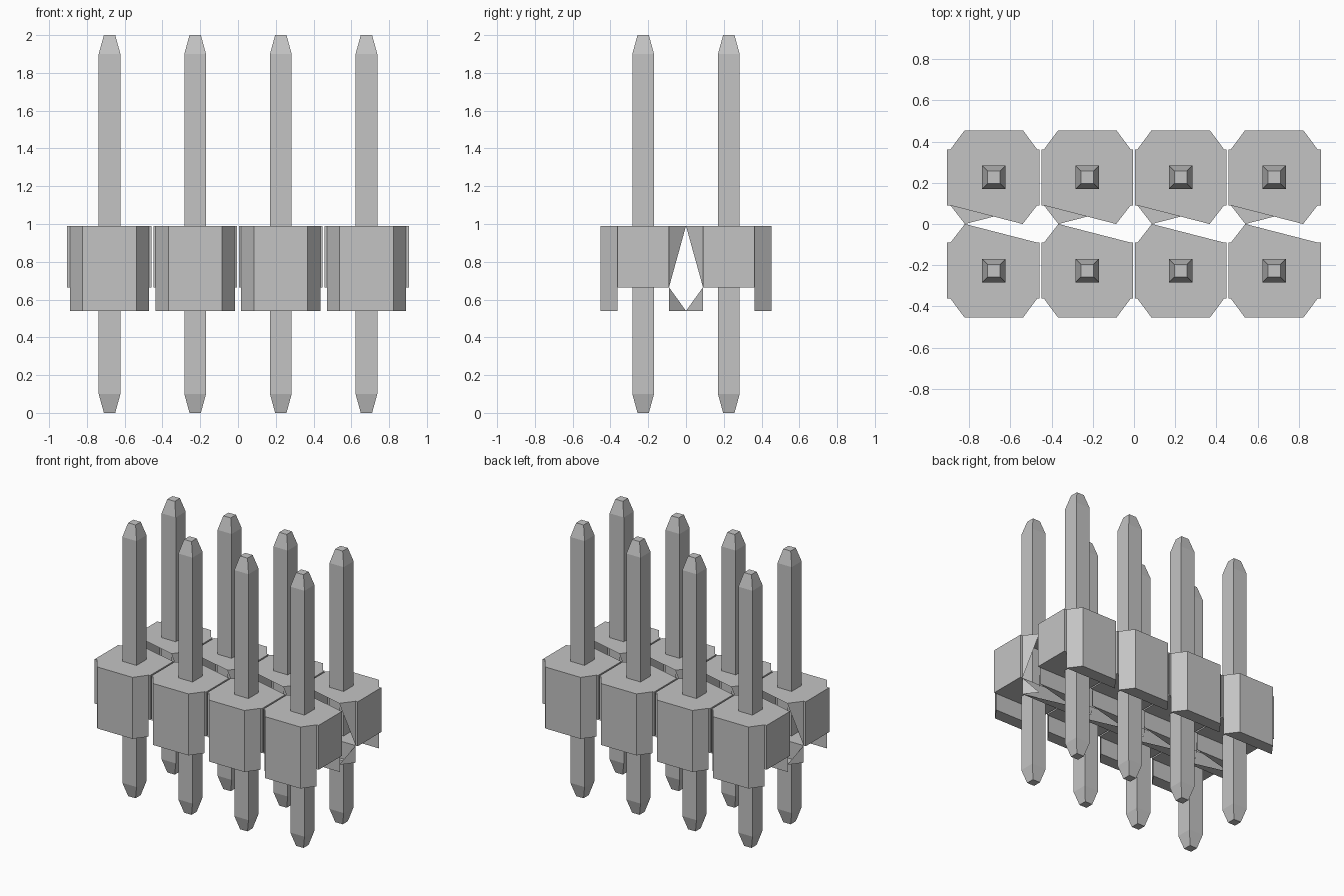
import bpy, bmesh
from mathutils import Vector, Matrix

cube = bpy.data.objects.get("Cube")
if cube:
    bpy.data.objects.remove(cube)

# One grey for housing and pins
grey = bpy.data.materials.new("plain_grey")
grey.use_nodes = True
COLOUR = (0.55, 0.55, 0.55, 1)
grey.diffuse_color = COLOUR
grey.node_tree.nodes["Principled BSDF"].inputs["Base Color"].default_value = COLOUR

PITCH = 0.4533
W, C, APEX = 0.21, 0.1425, 0.14          # half widths of the housing cell
Y_IN, Y_SIDE, Y_OUT = 0.09, 0.362, 0.453  # depths from the centre line
Z_FOOT, Z_CEIL, Z_TOP = 0.54, 0.665, 0.99


def finish(name, bm, location):
    mesh = bpy.data.meshes.new(name)
    bm.to_mesh(mesh)
    bm.free()
    mesh.materials.append(grey)
    obj = bpy.data.objects.new(name, mesh)
    obj.location = location
    bpy.context.collection.objects.link(obj)


def add_face(bm, points, outward):
    face = bm.faces.new([bm.verts.new(p) for p in points])
    face.normal_update()
    if face.normal.dot(Vector(outward)) < 0:
        face.normal_flip()


def add_box(bm, low, high):
    low, high = Vector(low), Vector(high)
    size = Matrix.Diagonal((high - low).to_4d())
    bmesh.ops.create_cube(bm, size=1, matrix=Matrix.Translation((low + high) / 2) @ size)


def half_housing(bm, s, reach_left, reach_right):
    """One cell of a column; s is -1 for the front row, 1 for the rear."""
    def face(points, outward):
        add_face(bm, [(x, s * y, z) for x, y, z in points],
                 (outward[0], s * outward[1], outward[2]))

    def level(outline, z, up):
        face([(x, y, z) for x, y in outline], (0, 0, up))

    def wall(a, b, z0, z1, outward):
        face([(*a, z0), (*b, z0), (*b, z1), (*a, z1)], outward)

    # top plate, running to a single waist corner
    outer = [(W, Y_SIDE), (C, Y_OUT), (-C, Y_OUT), (-W, Y_SIDE)]
    level([(W, Y_IN)] + outer + [(-W, Y_IN), (s * APEX, 0)], Z_TOP, 1)
    # outer leg
    level(outer, Z_FOOT, -1)
    for a, b in zip(outer, outer[1:]):
        wall(a, b, Z_FOOT, Z_TOP, (a[0] + b[0], a[1] + b[1], 0))
    wall(outer[0], outer[-1], Z_FOOT, Z_CEIL, (0, -1, 0))
    # channel ceiling and inner leg
    level([(W, Y_IN), (W, Y_SIDE), (-W, Y_SIDE), (-W, Y_IN)], Z_CEIL, -1)
    wall((W, Y_IN), (-W, Y_IN), Z_FOOT, Z_CEIL, (0, 1, 0))
    level([(W, Y_IN), (-W, Y_IN), (-APEX, 0)], Z_FOOT, -1)
    # waist corners and side flanges
    for side, reach in ((-1, reach_left), (1, reach_right)):
        for z in (Z_FOOT, Z_TOP):
            face([(side * W, Y_IN, z), (side * APEX, 0, z), (side * W, Y_IN, Z_CEIL)],
                 (side, -1, 0))
        xs, ys = sorted((side * W, side * reach)), sorted((s * Y_IN, s * Y_SIDE))
        add_box(bm, (xs[0], ys[0], Z_CEIL), (xs[1], ys[1], Z_TOP))


def pin(name, x, y):
    bm = bmesh.new()
    rings = []
    for half, z in ((0.03, 0), (0.0575, 0.1), (0.0575, 1.9), (0.03, 2)):
        rings.append([bm.verts.new((half * i, half * j, z))
                      for i, j in ((-1, -1), (1, -1), (1, 1), (-1, 1))])
    for low, high in zip(rings, rings[1:]):
        for k in range(4):
            n = (k + 1) % 4
            bm.faces.new((low[k], low[n], high[n], high[k]))
    bm.faces.new(rings[0][::-1])
    bm.faces.new(rings[-1])
    finish(name, bm, (x, y, 0))


# Four columns, each with a two-cell housing and two pins
for col in range(4):
    x = (col - 1.5) * PITCH
    bm = bmesh.new()
    for s in (-1, 1):
        half_housing(bm, s, PITCH / 2 if col == 0 else 0.221,
                     PITCH / 2 if col == 3 else 0.221)
    bmesh.ops.remove_doubles(bm, verts=bm.verts, dist=0.0001)
    finish(f"housing_{col + 1}", bm, (x, 0, 0))
    pin(f"front_pin_{col + 1}", x, -PITCH / 2)
    pin(f"rear_pin_{col + 1}", x, PITCH / 2)
